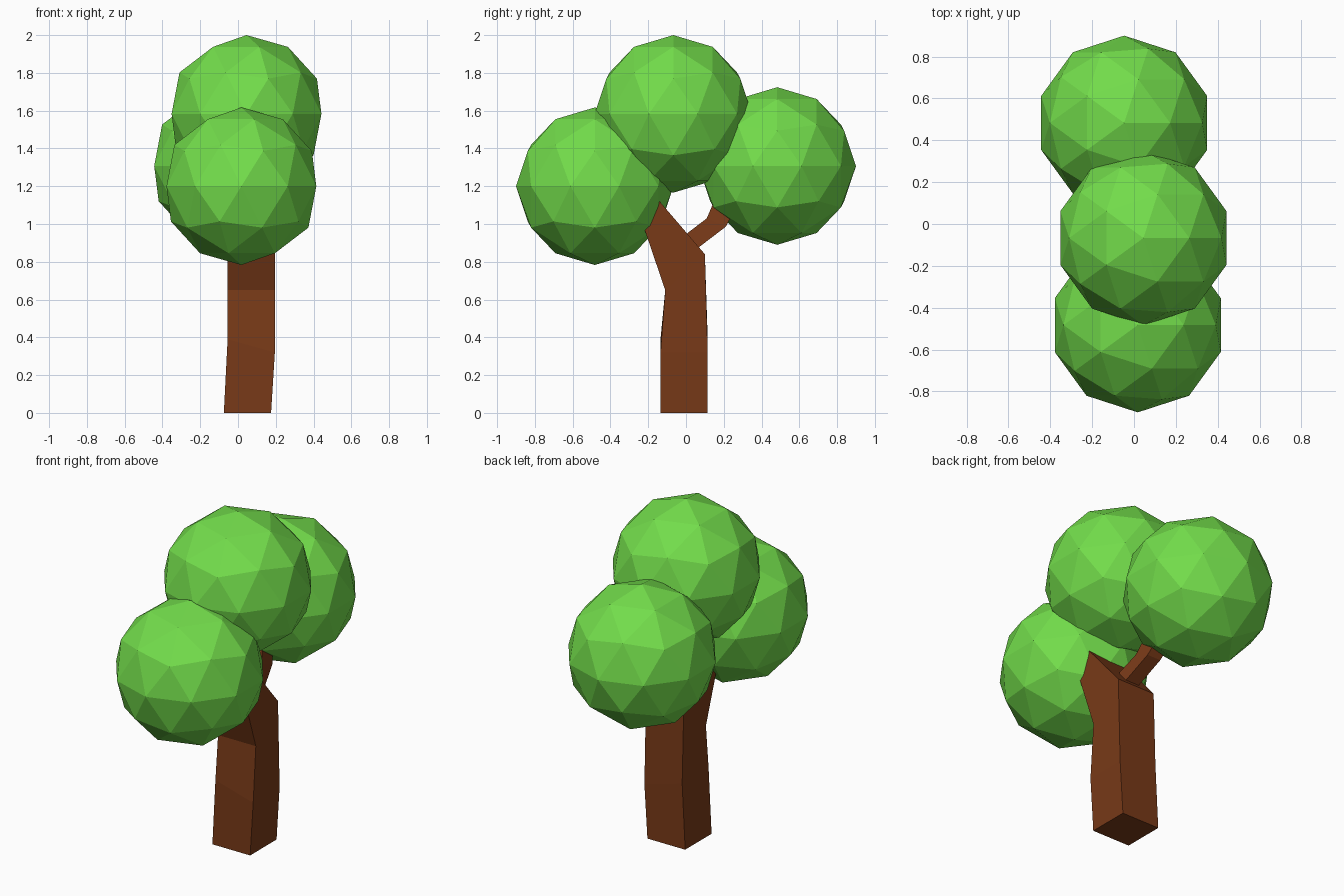
import bpy, bmesh

if "Cube" in bpy.data.objects:
    bpy.data.objects.remove(bpy.data.objects["Cube"])


def material(name, color):
    m = bpy.data.materials.new(name)
    m.diffuse_color = (*color, 1)
    m.use_nodes = True
    m.node_tree.nodes["Principled BSDF"].inputs["Base Color"].default_value = m.diffuse_color
    return m


def add_object(name, bm, mat):
    bmesh.ops.recalc_face_normals(bm, faces=bm.faces[:])
    mesh = bpy.data.meshes.new(name)
    bm.to_mesh(mesh)
    bm.free()
    mesh.materials.append(mat)
    obj = bpy.data.objects.new(name, mesh)
    bpy.context.collection.objects.link(obj)


def limb(name, rings, mat):
    """Four-sided limb; ring = (x left, x right, front (y, z), back (y, z), left side rise)."""
    bm = bmesh.new()
    loops = []
    for x0, x1, (fy, fz), (by, bz), rise in rings:
        pts = [(x0, fy, fz + rise), (x1, fy, fz), (x1, by, bz), (x0, by, bz + rise)]
        loops.append([bm.verts.new(p) for p in pts])
    for a, b in zip(loops, loops[1:]):
        for i in range(4):
            j = (i + 1) % 4
            bm.faces.new((a[i], a[j], b[j], b[i]))
    bm.faces.new(loops[0])
    bm.faces.new(loops[-1])
    add_object(name, bm, mat)


def foliage(name, center, mat):
    bm = bmesh.new()
    bmesh.ops.create_icosphere(bm, subdivisions=2, radius=0.417)
    bmesh.ops.translate(bm, verts=bm.verts[:], vec=center)
    add_object(name, bm, mat)


bark = material("bark", (0.19, 0.042, 0.009))
leaf = material("leaf", (0.17, 0.72, 0.07))

# Trunk, leaning forward into the front foliage
limb("trunk", [
    (-0.075, 0.175, (-0.135, 0.0), (0.115, 0.0), 0),
    (-0.055, 0.195, (-0.135, 0.32), (0.115, 0.32), 0.07),
    (-0.055, 0.195, (-0.11, 0.65), (0.10, 0.84), 0),
    (-0.055, 0.20, (-0.27, 1.12), (-0.20, 1.19), 0),
], bark)

# Thin side branch reaching into the back foliage
limb("branch", [
    (0.04, 0.13, (-0.06, 0.90), (0.0, 0.825), 0),
    (-0.01, 0.08, (0.11, 1.03), (0.21, 0.985), 0),
    (-0.07, 0.02, (0.20, 1.24), (0.31, 1.17), 0),
], bark)

# Foliage balls
foliage("top_foliage", (0.045, -0.067, 1.583), leaf)
foliage("front_foliage", (0.018, -0.483, 1.20), leaf)
foliage("back_foliage", (-0.047, 0.483, 1.307), leaf)
